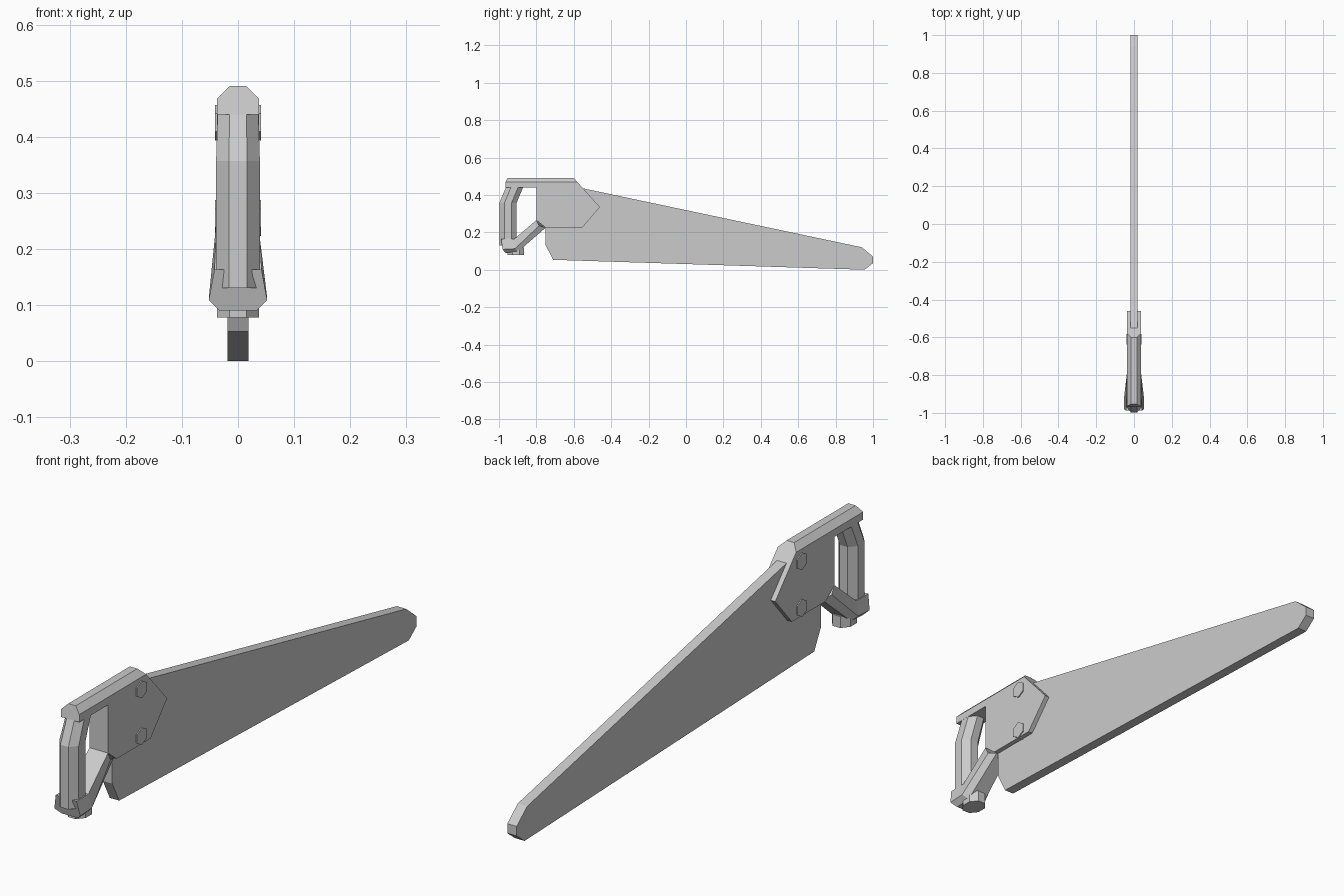
import bpy, bmesh, math

if "Cube" in bpy.data.objects:
    bpy.data.objects.remove(bpy.data.objects["Cube"])


def loft(name, sections):
    """Skin a list of equal-length point rings and cap both ends."""
    bm = bmesh.new()
    rings = [[bm.verts.new(p) for p in s] for s in sections]
    n = len(rings[0])
    for a, b in zip(rings, rings[1:]):
        for i in range(n):
            j = (i + 1) % n
            bm.faces.new((a[i], a[j], b[j], b[i]))
    bm.faces.new(rings[0][::-1])
    bm.faces.new(rings[-1])
    bmesh.ops.recalc_face_normals(bm, faces=bm.faces)
    mesh = bpy.data.meshes.new(name)
    bm.to_mesh(mesh)
    bm.free()
    obj = bpy.data.objects.new(name, mesh)
    bpy.context.collection.objects.link(obj)
    return obj


def slab(name, profile, half):
    """Extrude a side (y, z) profile symmetrically across x."""
    return loft(name, [[(x, y, z) for y, z in profile] for x in (-half, half)])


def octagon(y, z, rx, ry):
    ring = []
    for i in range(8):
        a = math.radians(22.5 + 45 * i)
        k = 1 / math.cos(math.radians(22.5))
        ring.append((rx * k * math.cos(a), y + ry * k * math.sin(a), z))
    return ring


# Blade
slab("blade", [(-0.75, 0.30), (-0.75, 0.13), (-0.71, 0.053), (0.955, 0.0),
               (1.0, 0.035), (1.0, 0.07), (0.94, 0.12), (-0.56, 0.437), (-0.62, 0.44)], 0.019)

# Handle cheek plate gripping the blade
slab("handle_plate", [(-0.80, 0.44), (-0.555, 0.44), (-0.46, 0.335), (-0.555, 0.225),
                      (-0.75, 0.225), (-0.80, 0.265)], 0.037)

# Top bar with chamfered upper edges and slanted ends
bar = [(-0.037, 0.44), (0.037, 0.44), (0.037, 0.468), (0.015, 0.49), (-0.015, 0.49), (-0.037, 0.468)]
loft("handle_top_bar", [
    [(x, -0.965 + max(0, z - 0.468) * 0.5, z) for x, z in bar],
    [(x, -0.60 + (0.49 - z) * 0.9, z) for x, z in bar]])

# Bent octagonal grip
loft("grip", [octagon(-0.952, 0.13, 0.039, 0.046), octagon(-0.952, 0.357, 0.039, 0.046),
              octagon(-0.912, 0.452, 0.036, 0.046)])

# Lower arm flaring out to the heel
arm = []
for (ty, tz), (by, bz), wt, wm, wb in [
        ((-0.80, 0.265), (-0.75, 0.225), 0.037, 0.037, 0.025),
        ((-0.92, 0.163), (-0.90, 0.095), 0.042, 0.052, 0.033),
        ((-0.988, 0.163), (-0.965, 0.09), 0.042, 0.052, 0.033)]:
    my, mz = ty + (by - ty) * 0.3, tz + (bz - tz) * 0.74
    arm.append([(-wt, ty, tz), (-wm, my, mz), (-wb, by, bz),
                (wb, by, bz), (wm, my, mz), (wt, ty, tz)])
loft("handle_lower_arm", arm)

# Octagonal heel button under the grip
loft("heel_button", [octagon(-0.91, 0.078, 0.037, 0.045), octagon(-0.91, 0.12, 0.037, 0.045)])

# Hexagonal bolts through both cheeks
for label, z in (("upper", 0.425), ("lower", 0.255)):
    hexagon = [(-0.61 + 0.032 * math.sin(math.pi / 3 * i),
                z + 0.032 * math.cos(math.pi / 3 * i)) for i in range(6)]
    slab(label + "_bolt", hexagon, 0.041)
